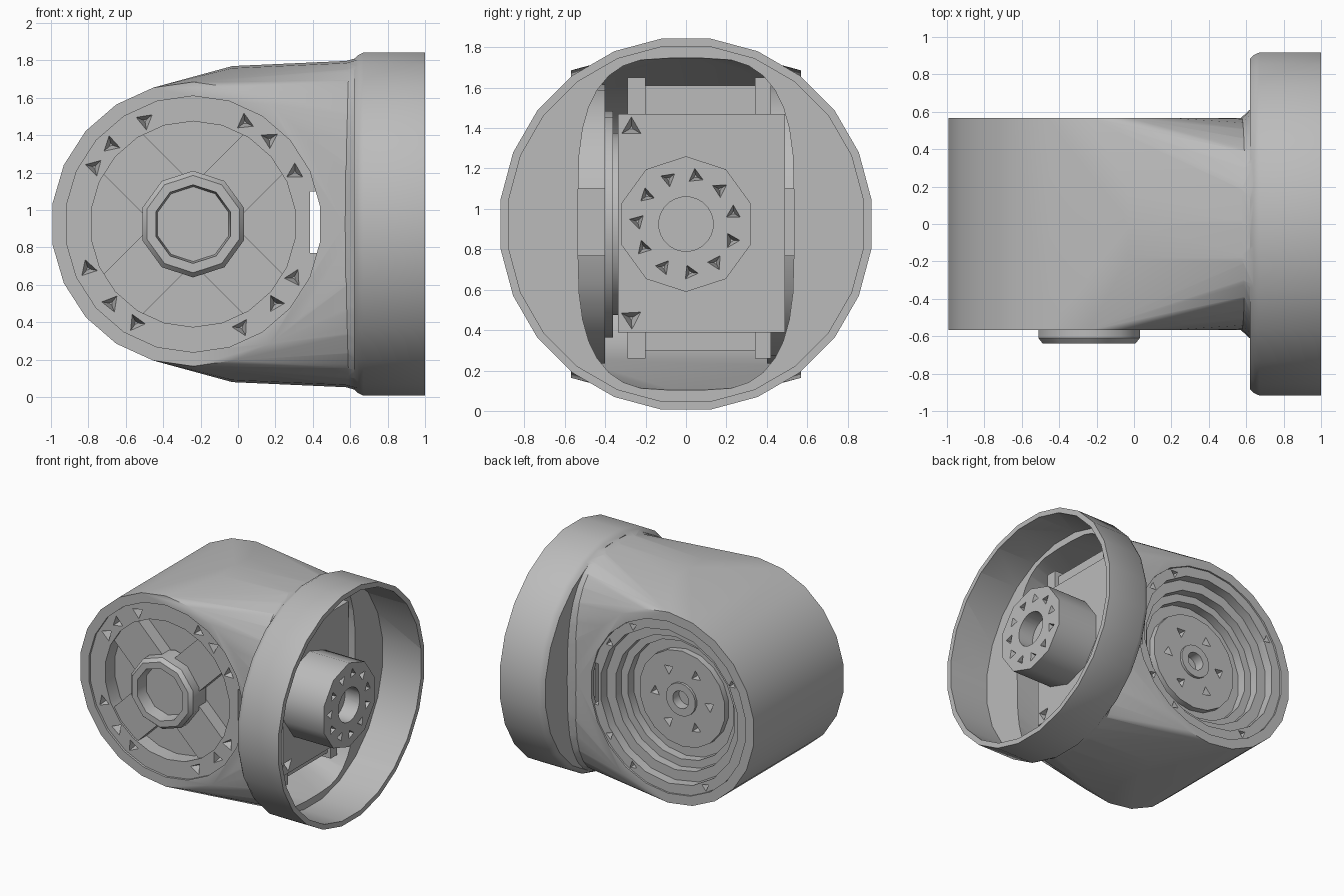
import bpy, bmesh
from math import sin, cos, pi, radians
from mathutils import Matrix, Vector

if "Cube" in bpy.data.objects:
    bpy.data.objects.remove(bpy.data.objects["Cube"])

CX, CZ = -0.24, 0.925          # drum axis (runs along y)
grey = bpy.data.materials.new("machined grey")
grey.use_nodes = True
grey.diffuse_color = (0.5, 0.5, 0.5, 1)
grey.node_tree.nodes["Principled BSDF"].inputs["Base Color"].default_value = (0.5, 0.5, 0.5, 1)


def finish(name, bm):
    bmesh.ops.recalc_face_normals(bm, faces=bm.faces)
    me = bpy.data.meshes.new(name)
    bm.to_mesh(me)
    bm.free()
    me.materials.append(grey)
    ob = bpy.data.objects.new(name, me)
    bpy.context.collection.objects.link(ob)
    return ob


def hull(name, points):
    bm = bmesh.new()
    for p in points:
        bm.verts.new(p)
    res = bmesh.ops.convex_hull(bm, input=bm.verts)
    junk = {g for g in res["geom_interior"] + res["geom_unused"] if isinstance(g, bmesh.types.BMVert)}
    bmesh.ops.delete(bm, geom=list(junk), context='VERTS')
    bmesh.ops.dissolve_limit(bm, angle_limit=radians(1), verts=bm.verts, edges=bm.edges)
    return finish(name, bm)


def box(name, x, y, z):
    return hull(name, [(a, b, c) for a in x for b in y for c in z])


def lathe(name, profile, n, axis='y', centre=(CX, 0, CZ)):
    """Revolve (radius, position) pairs about the y or x axis."""
    bm = bmesh.new()
    c = Vector(centre)
    rings = []
    for r, t in profile:
        ring = []
        for i in range(n if r > 0 else 1):
            a = 2 * pi * (i + 0.5) / n
            u, v = r * cos(a), r * sin(a)
            ring.append(bm.verts.new(c + Vector((u, t, v) if axis == 'y' else (t, u, v))))
        rings.append(ring)
    for p, q in zip(rings, rings[1:]):
        for i in range(n):
            j = (i + 1) % n
            quad = [p[i % len(p)], p[j % len(p)], q[j % len(q)], q[i % len(q)]]
            bm.faces.new(list(dict.fromkeys(quad)))
    return finish(name, bm)


def disc(name, r, a, b, n, axis='y', centre=(CX, 0, CZ)):
    return lathe(name, [(0, a), (r, a), (r, b), (0, b)], n, axis, centre)


def pits(places, axis, r=0.045, depth=0.07):
    """One cutter made of three-sided cones for screw recesses."""
    bm = bmesh.new()
    turn = Vector(axis).to_track_quat('Z', 'Y').to_matrix().to_4x4()
    for i, p in enumerate(places):
        m = Matrix.Translation(p) @ turn @ Matrix.Rotation(i * 1.1, 4, 'Z')
        bmesh.ops.create_cone(bm, cap_ends=True, segments=3, radius1=0.01, radius2=r * 2,
                              depth=depth * 2, matrix=m)
    return finish("pit_cutter", bm)


def combine(ob, other, op):
    other.hide_render = True
    bpy.context.view_layer.objects.active = ob
    mod = ob.modifiers.new(op, 'BOOLEAN')
    mod.operation, mod.object, mod.solver = op, other, 'EXACT'
    bpy.ops.object.modifier_apply(modifier=mod.name)
    bpy.data.objects.remove(other)


def drum(r, w, n=22):
    return [(CX + r * cos(2 * pi * (i + .5) / n), y, CZ + r * sin(2 * pi * (i + .5) / n))
            for i in range(n) for y in (-w, w)]


def neck(x, h, w, n=8, power=2 / 2.9):
    """Soft-cornered upright section in the y-z plane, half-height h and half-width w."""
    return [(x, s * w * abs(cos(a)) ** power, CZ + t * h * sin(a) ** power)
            for a in [pi / 2 * i / n for i in range(n + 1)] for s in (-1, 1) for t in (-1, 1)]


# Housing: drum blended into a rounded neck, with a round collar
W = 0.568
housing = hull("housing", drum(0.76, W) + neck(-0.03, 0.845, W) + neck(0.64, 0.875, W))
combine(housing, hull("fillet", neck(0.57, 0.87, W - 0.002) + neck(0.64, 0.89, 0.63)), 'UNION')
R = 0.925
AXIS = (0, 0, CZ)
combine(housing, lathe("collar", [(0, .62), (.89, .62), (.91, .64), (R, .67), (R, 1), (0, 1)],
                       24, 'x', AXIS), 'UNION')
combine(housing, disc("bore", 0.885, 0.66, 1.2, 24, 'x', AXIS), 'DIFFERENCE')
combine(housing, hull("cavity", drum(0.70, 0.53) + neck(0.8, 0.84, 0.535)), 'DIFFERENCE')
combine(housing, disc("side_holes", 0.685, -0.8, 0.8, 22), 'DIFFERENCE')


def slot():
    return box("slot", (0.385, 0.6), (-1, 1), (0.77, 1.1))


def round_places(r, y, angles):
    return [(CX + r * cos(radians(a)), y, CZ + r * sin(radians(a))) for a in angles]


# Front cover: rim, recessed floor and four diagonal arms
front_cover = lathe("front_cover", [(0, -.40), (.69, -.40), (.69, -.55), (.55, -.55),
                                    (.55, -.43), (0, -.43)], 22)
for k in range(4):
    arm = box("arm", (0.1, 0.61), (-0.535, -0.41), (-0.15, 0.15))
    arm.data.transform(Matrix.Translation((CX, 0, CZ)) @ Matrix.Rotation(pi / 4 + k * pi / 2, 4, 'Y'))
    combine(front_cover, arm, 'UNION')
combine(front_cover, slot(), 'DIFFERENCE')
combine(front_cover, pits(round_places(0.61, -0.55, (27, 48, 63, 115, 136, 150, 203, 224, 240,
                                                   295, 316, 332)), (0, -1, 0)), 'DIFFERENCE')

# Front hub with a ten-sided socket
front_hub = lathe("front_hub", [(0, -.45), (.285, -.45), (.285, -.61), (.26, -.64),
                                (.21, -.64), (.20, -.54), (0, -.54)], 10)

# Back cover: concentric steps sinking to an output disc
back_cover = lathe("back_cover", [(0, .28), (.55, .28), (.55, .40), (.69, .40), (.69, .555),
                                  (.61, .555), (.61, .48), (.53, .48), (.53, .41), (.47, .41),
                                  (.47, .34), (.38, .34), (.38, .39), (.13, .39), (.13, .41),
                                  (.07, .41), (.07, .33), (0, .33)], 18)
combine(back_cover, slot(), 'DIFFERENCE')
combine(back_cover, pits(round_places(0.64, 0.555, (35, 60, 150, 240, 300, 325)), (0, 1, 0), 0.03),
        'DIFFERENCE')
combine(back_cover, pits(round_places(0.24, 0.39, range(0, 360, 60)), (0, 1, 0), 0.04), 'DIFFERENCE')

# Drum motor between the covers
drum_motor = lathe("drum_motor", [(0, -.41), (.56, -.41), (.56, -.36), (.45, -.36),
                                  (.45, .29), (0, .29)], 18)

# Neck motor block with its round output flange
motor_block = box("motor_block", (0.46, 0.63), (-0.335, 0.49), (0.39, 1.47))
combine(motor_block, pits([(0.63, -0.27, 1.40), (0.63, -0.27, 0.46)], (1, 0, 0), 0.05), 'DIFFERENCE')
output_flange = disc("output_flange", 0.335, 0.60, 0.98, 10, 'x', AXIS)
combine(output_flange, disc("flange_bore", 0.135, 0.85, 1.1, 24, 'x', AXIS), 'DIFFERENCE')
bolts = [(0.98, 0.24 * cos(a), CZ + 0.24 * sin(a)) for a in [2 * pi * (i + .4) / 11 for i in range(11)]]
combine(output_flange, pits(bolts, (1, 0, 0), 0.035), 'DIFFERENCE')

# Brackets holding the block above and below
for end, z0, z1, bar in (("top", 1.45, 1.65, (1.45, 1.61)), ("bottom", 0.26, 0.41, (0.30, 0.41))):
    for side, y in (("right", (-0.29, -0.20)), ("left", (0.34, 0.42))):
        box(f"{end}_bracket_{side}", (0.46, 0.58), y, (z0, z1))
    box(f"{end}_bracket_plate", (0.46, 0.55), (-0.2, 0.34), bar)

# Shading
for ob in bpy.context.scene.objects:
    ob.select_set(ob.type == 'MESH')
bpy.context.view_layer.objects.active = housing
bpy.ops.object.shade_smooth_by_angle(angle=radians(38))
